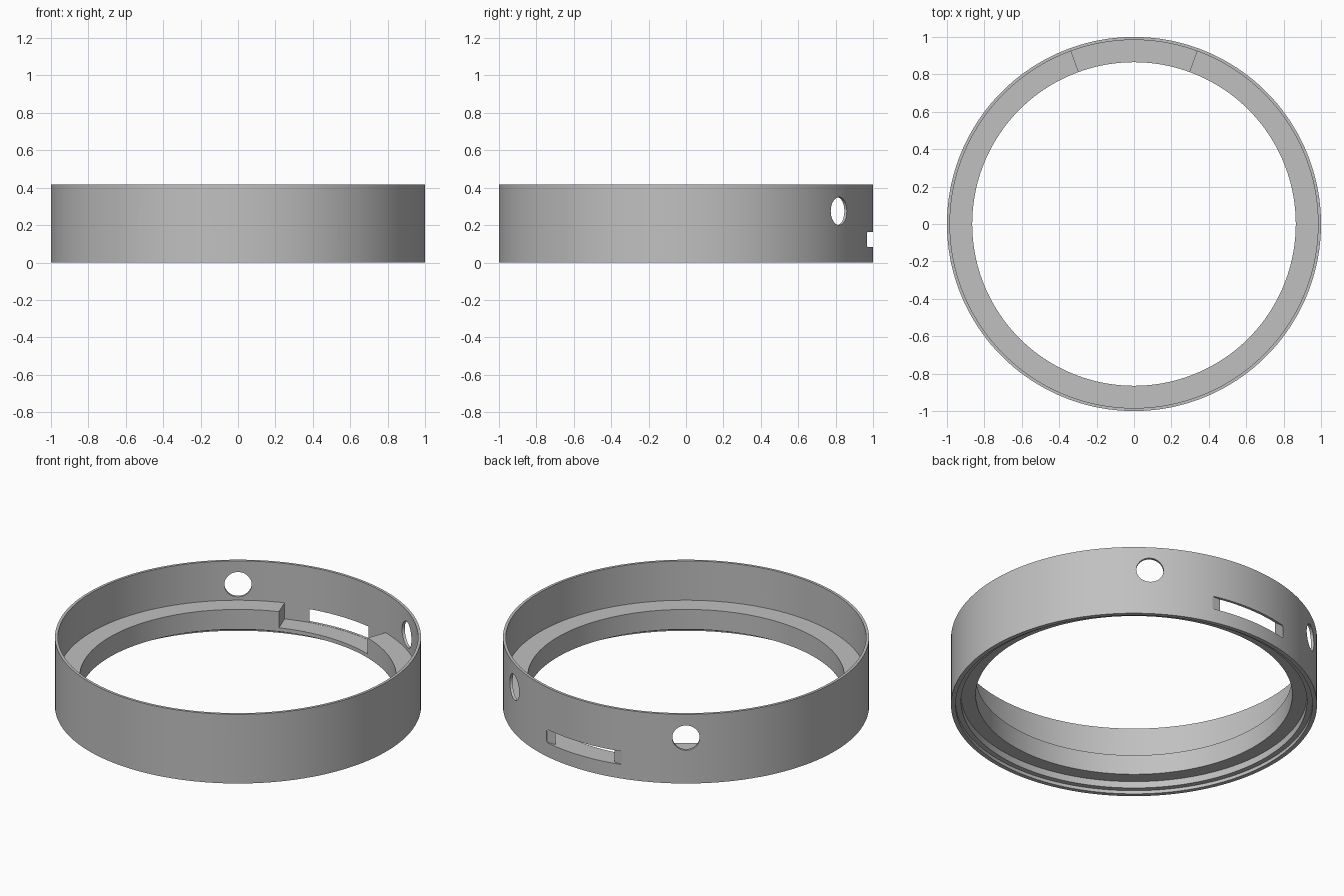
import bpy, bmesh
from math import sin, cos, pi, radians
from mathutils import Matrix

cube = bpy.data.objects.get("Cube")
if cube:
    bpy.data.objects.remove(cube, do_unlink=True)

grey = bpy.data.materials.new("light_grey")
grey.use_nodes = True
colour = (0.53, 0.53, 0.53, 1)
grey.diffuse_color = colour
grey.node_tree.nodes["Principled BSDF"].inputs["Base Color"].default_value = colour

SEGMENTS = 180
HEIGHT, LEDGE, FLOOR, LIP = 0.417, 0.18, 0.083, 0.06
R_WALL, R_LIP = 0.984, 0.865
NOTCH = 10          # half width of the ledge notch, in segments


def finish(name, bm):
    bmesh.ops.recalc_face_normals(bm, faces=bm.faces)
    mesh = bpy.data.meshes.new(name)
    bm.to_mesh(mesh)
    bm.free()
    obj = bpy.data.objects.new(name, mesh)
    bpy.context.collection.objects.link(obj)
    mesh.materials.append(grey)
    return obj


def make_ring():
    """Revolved wall with an inner ledge, stepped underside and a notch at the back."""
    points = {
        "base": (1, 0), "top": (1, HEIGHT), "rim": (R_WALL, HEIGHT),
        "ledge_out": (R_WALL, LEDGE), "floor_out": (R_WALL, FLOOR),
        "ledge_in": (R_LIP, LEDGE), "floor_in": (R_LIP, FLOOR),
        "lip": (R_LIP, LIP), "step_a": (0.945, LIP), "step_b": (0.945, 0.02),
        "step_c": (0.975, 0.02), "foot": (0.975, 0),
    }
    upper = ["base", "top", "rim", "ledge_out"]
    lower = ["floor_in", "lip", "step_a", "step_b", "step_c", "foot"]
    bm = bmesh.new()
    columns = []
    for i in range(SEGMENTS):
        a = 2 * pi * i / SEGMENTS
        columns.append({k: bm.verts.new((r * sin(a), r * cos(a), z))
                        for k, (r, z) in points.items()})
    for i in range(SEGMENTS):
        a, b = columns[i], columns[(i + 1) % SEGMENTS]
        in_notch = i < NOTCH or i >= SEGMENTS - NOTCH
        loop = upper + ["floor_out" if in_notch else "ledge_in"] + lower
        for p, q in zip(loop, loop[1:] + loop[:1]):
            bm.faces.new((a[p], a[q], b[q], b[p]))
    # end walls of the notch
    for i in (NOTCH, SEGMENTS - NOTCH):
        bm.faces.new([columns[i][k] for k in
                      ("ledge_out", "ledge_in", "floor_in", "floor_out")])
    bmesh.ops.delete(bm, geom=[v for v in bm.verts if not v.link_faces], context="VERTS")
    return finish("ring_body", bm)


def make_cutter(name, angle, z, half_w, half_h, radius, r0, r1=1.1):
    """Rounded prism pointing outwards; angle is measured from the back."""
    bm = bmesh.new()
    outline = []
    for k, (sx, sz) in enumerate(((1, 1), (-1, 1), (-1, -1), (1, -1))):
        for j in range(9):
            t = pi / 2 * (k + j / 8)
            p = (sx * (half_w - radius) + radius * cos(t),
                 z + sz * (half_h - radius) + radius * sin(t))
            outline.append(p)
    near = [bm.verts.new((x, r0, h)) for x, h in outline]
    far = [bm.verts.new((x, r1, h)) for x, h in outline]
    bm.faces.new(near)
    bm.faces.new(far)
    n = len(outline)
    for i in range(n):
        j = (i + 1) % n
        bm.faces.new((near[i], near[j], far[j], far[i]))
    bmesh.ops.remove_doubles(bm, verts=bm.verts, dist=0.0001)
    bm.transform(Matrix.Rotation(radians(angle), 4, "Z"))
    obj = finish(name, bm)
    obj.hide_render = True
    return obj


ring = make_ring()

# front window and flat-backed rear slot
cutters = [
    make_cutter("front_window_cutter", 180, 0.31, 0.197, 0.07, 0.055, 0.9),
    make_cutter("rear_slot_cutter", 0, 0.124, 0.253, 0.04, 0.015, 0.964),
]
# mirrored round ports and small screw holes
for side, sign in (("left", -1), ("right", 1)):
    cutters.append(make_cutter(side + "_port_cutter", sign * 35, 0.275,
                               0.075, 0.075, 0.0749, 0.9))
    cutters.append(make_cutter(side + "_screw_hole_cutter", 180 - sign * 32.5, 0.29,
                               0.021, 0.021, 0.0209, 0.9))

bpy.context.view_layer.objects.active = ring
for cutter in cutters:
    mod = ring.modifiers.new(cutter.name, "BOOLEAN")
    mod.operation = "DIFFERENCE"
    mod.solver = "EXACT"
    mod.object = cutter
    bpy.ops.object.modifier_apply(modifier=mod.name)
for cutter in cutters:
    bpy.data.objects.remove(cutter, do_unlink=True)

bpy.ops.object.select_all(action="DESELECT")
ring.select_set(True)
bpy.ops.object.shade_smooth_by_angle(angle=radians(30))
